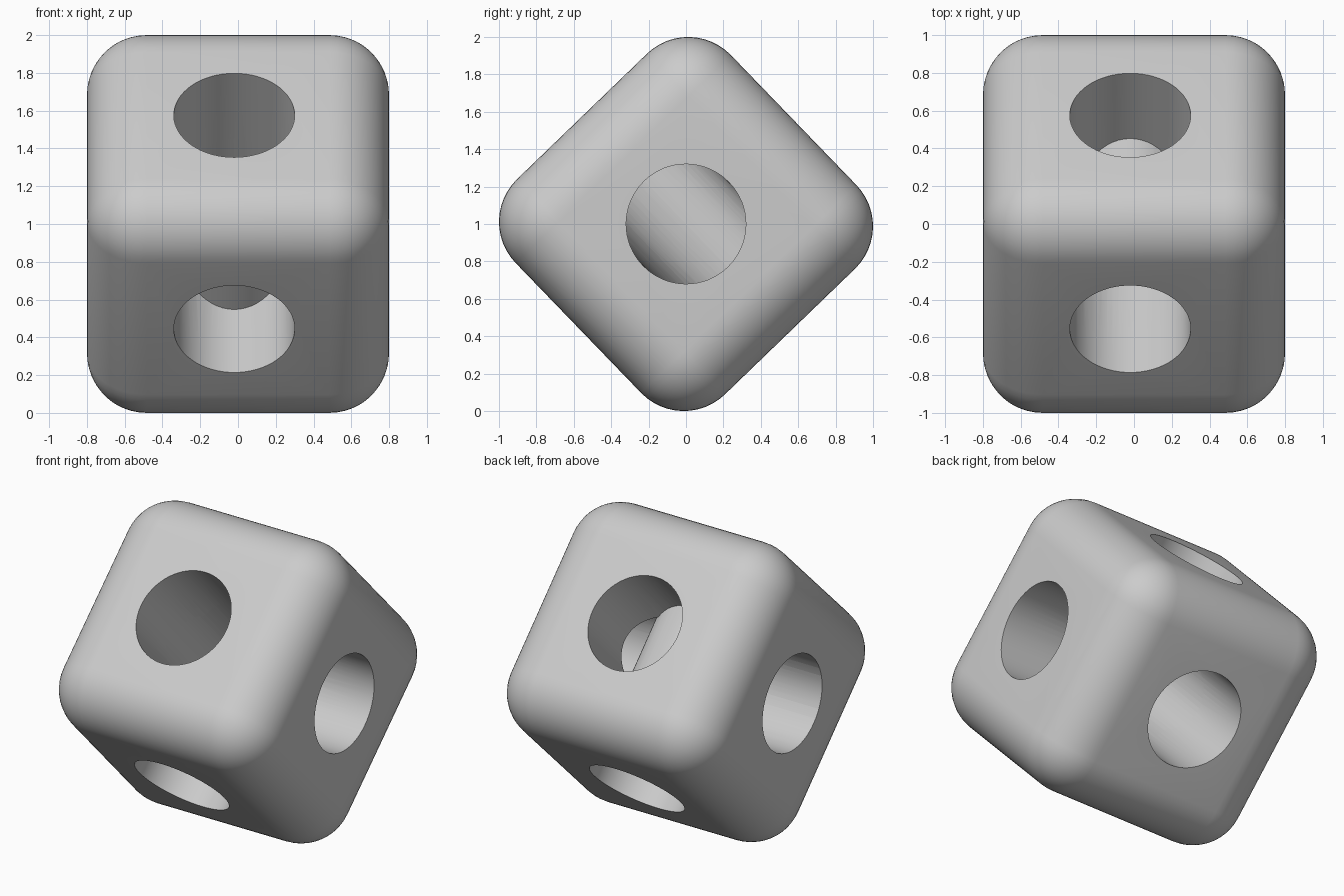
import bpy, bmesh
from math import radians
from mathutils import Matrix

old = bpy.data.objects.get("Cube")
if old:
    bpy.data.objects.remove(old, do_unlink=True)

HALF, ROUND, BORE = 0.8, 0.317, 0.32
HOLE_SHIFT = -0.02
TILT = Matrix.Rotation(radians(44), 4, 'X')

grey = bpy.data.materials.new("plain grey")
grey.use_nodes = True
colour = (0.6, 0.6, 0.6, 1)
grey.diffuse_color = colour
grey.node_tree.nodes["Principled BSDF"].inputs["Base Color"].default_value = colour


def make_object(name, bm):
    mesh = bpy.data.meshes.new(name)
    bm.to_mesh(mesh)
    bm.free()
    mesh.materials.append(grey)
    obj = bpy.data.objects.new(name, mesh)
    bpy.context.collection.objects.link(obj)
    return obj


# Rounded block, tipped onto one edge
bm = bmesh.new()
bmesh.ops.create_cube(bm, size=2 * HALF)
bmesh.ops.bevel(bm, geom=bm.edges[:], offset=ROUND, segments=12,
                profile=0.5, affect='EDGES')
bm.transform(Matrix.Translation((0, 0, 1)) @ TILT)
block = make_object("rounded_block", bm)

# Three crossing bores, one through each pair of faces
for axis, shift in (('X', 0), ('Y', HOLE_SHIFT), ('Z', HOLE_SHIFT)):
    turn = {'X': Matrix.Rotation(radians(90), 4, 'Y'),
            'Y': Matrix.Rotation(radians(90), 4, 'X'),
            'Z': Matrix.Identity(4)}[axis]
    bm = bmesh.new()
    bmesh.ops.create_cone(bm, cap_ends=True, segments=64, radius1=BORE,
                          radius2=BORE, depth=3)
    bm.transform(Matrix.Translation((shift, 0, 1)) @ TILT @ turn)
    cutter = make_object("bore_cutter_" + axis.lower(), bm)
    cutter.hide_render = True
    cut = block.modifiers.new("bore " + axis, 'BOOLEAN')
    cut.operation = 'DIFFERENCE'
    cut.solver = 'EXACT'
    cut.object = cutter

# Apply the bores, then remove the cutters
bpy.ops.object.select_all(action='DESELECT')
block.select_set(True)
bpy.context.view_layer.objects.active = block
for mod in list(block.modifiers):
    cutter = mod.object
    bpy.ops.object.modifier_apply(modifier=mod.name)
    bpy.data.objects.remove(cutter, do_unlink=True)

# Smooth rounding with crisp bore rims
bpy.ops.object.shade_smooth_by_angle(angle=radians(30))
